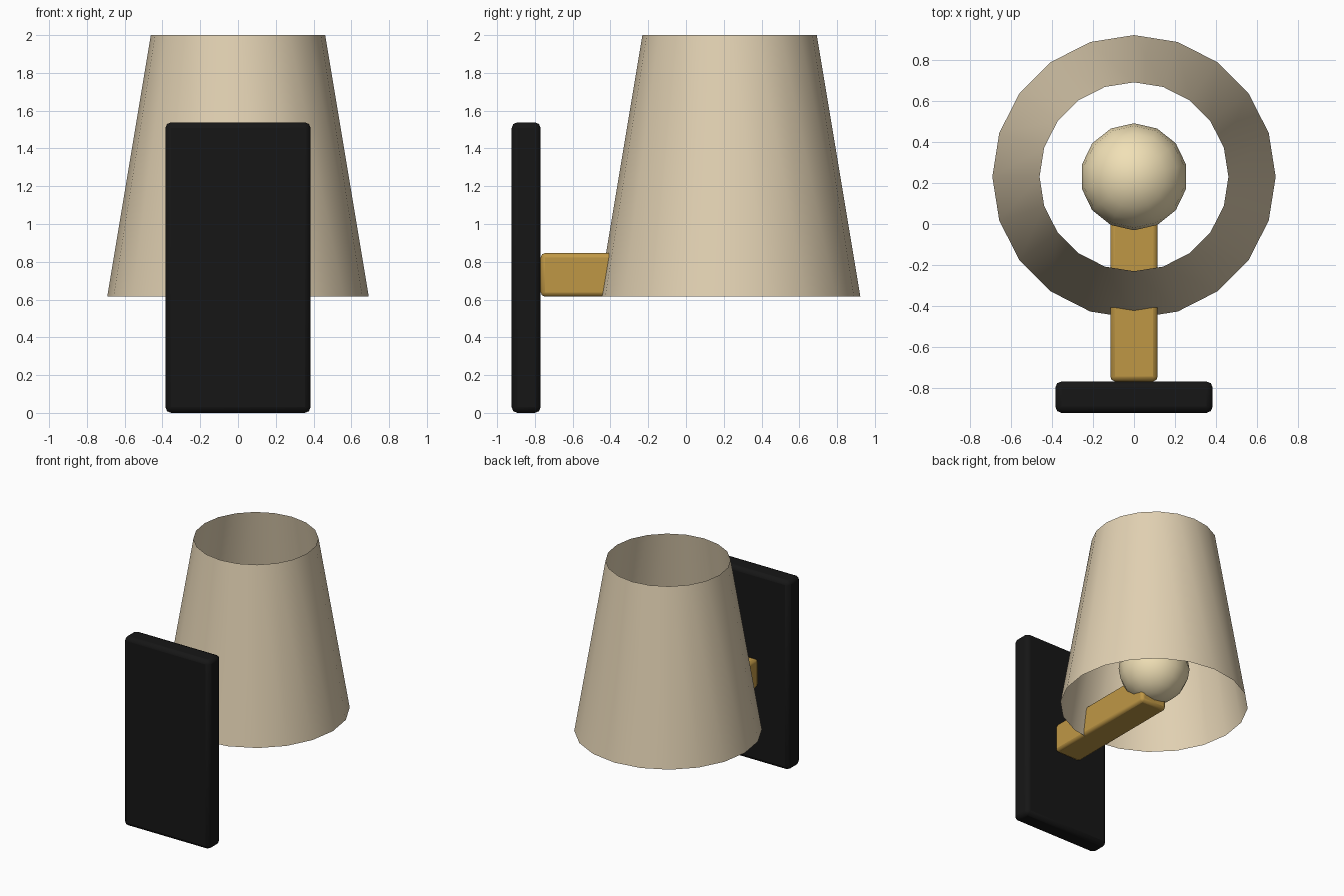
import bpy
import math

if "Cube" in bpy.data.objects:
    bpy.data.objects.remove(bpy.data.objects["Cube"])

S = 2 / 2.6      # design units to final scale
AXIS_Y = 0.3     # shade and bulb axis, in design units


def material(name, rgb):
    m = bpy.data.materials.new(name)
    m.diffuse_color = (*rgb, 1)
    m.use_nodes = True
    m.node_tree.nodes["Principled BSDF"].inputs["Base Color"].default_value = m.diffuse_color
    return m


def finish(name, mat):
    ob = bpy.context.object
    ob.name = name
    ob.data.materials.append(mat)
    return ob


def rounded_box(name, size, center, bevel, mat):
    bpy.ops.mesh.primitive_cube_add(size=1, location=[c * S for c in center])
    ob = finish(name, mat)
    ob.scale = [v * S for v in size]
    bpy.ops.object.transform_apply(location=False, rotation=False, scale=True)
    mod = ob.modifiers.new("soft_edges", 'BEVEL')
    mod.width = bevel * S
    mod.segments = 2
    bpy.ops.object.shade_smooth_by_angle(angle=math.radians(35))
    return ob


black = material("black_metal", (0.008, 0.008, 0.008))
brass = material("brass", (0.52, 0.31, 0.06))
linen = material("linen", (0.76, 0.64, 0.45))
glow = material("warm_glass", (0.88, 0.75, 0.47))

# Wall plate and horizontal arm
rounded_box("wall_plate", (1.0, 0.2, 2.0), (0, -1.1, 1.0), 0.04, black)
rounded_box("arm", (0.3, 1.3, 0.3), (0, -0.35, 0.95), 0.03, brass)

# Open tapered shade
bpy.ops.mesh.primitive_cone_add(vertices=20, radius1=0.9 * S, radius2=0.6 * S,
                                depth=1.8 * S, end_fill_type='NOTHING',
                                location=(0, AXIS_Y * S, 1.7 * S))
finish("shade", linen)
bpy.ops.object.shade_smooth()

# Bulb resting in the end of the arm
bpy.ops.mesh.primitive_uv_sphere_add(segments=14, ring_count=10, radius=0.34 * S,
                                     location=(0, AXIS_Y * S, 1.2 * S))
finish("bulb", glow)
bpy.ops.object.shade_smooth()
